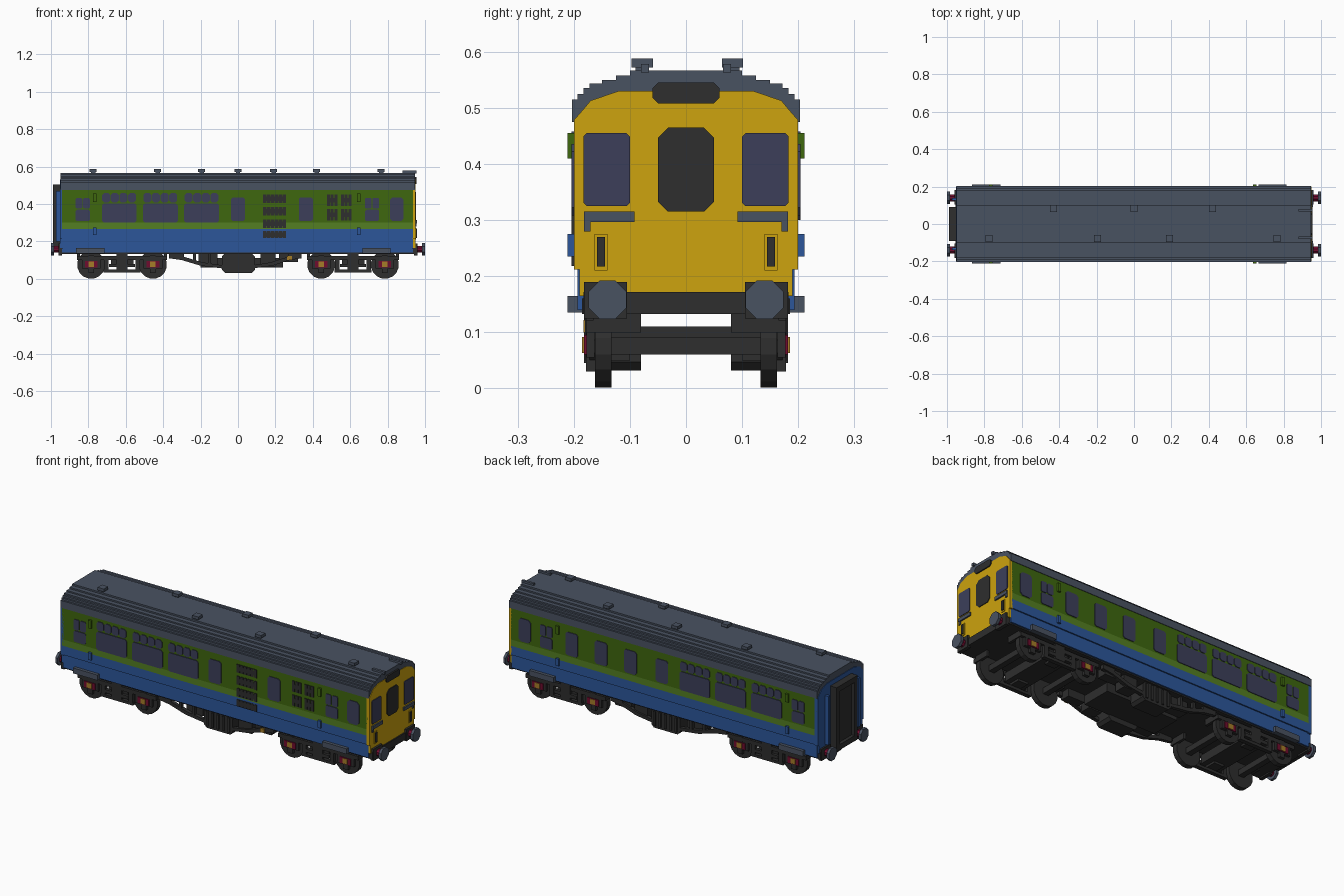
import bpy, bmesh, math

cube = bpy.data.objects.get("Cube")
if cube:
    bpy.data.objects.remove(cube, do_unlink=True)


def material(name, r, g, b):
    lin = [(c / 255 / 12.92 if c < 11 else ((c / 255 + 0.055) / 1.055) ** 2.4) for c in (r, g, b)]
    m = bpy.data.materials.new(name)
    m.use_nodes = True
    m.diffuse_color = (*lin, 1)
    m.node_tree.nodes["Principled BSDF"].inputs["Base Color"].default_value = (*lin, 1)
    return m


BLUE = material("blue", 44, 86, 154)
GREEN = material("green", 62, 103, 14)
LIGHT = material("light green", 84, 126, 34)
GREY = material("slate grey", 73, 82, 97)
YELLOW = material("yellow", 205, 163, 14)
GLASS = material("dark glass", 60, 63, 90)
BLACK = material("black", 46, 46, 46)
RED = material("dark red", 112, 12, 46)
GOLD = material("gold", 165, 125, 40)


# A shape is an outline pushed along one axis: (axis, points, start, end)
def box(x0, x1, y0, y1, z0, z1):
    return ("x", [(y0, z0), (y1, z0), (y1, z1), (y0, z1)], x0, x1)


def cut_rect(axis, a0, a1, z0, z1, d0, d1, c=0.01):
    pts = [(a0 + c, z0), (a1 - c, z0), (a1, z0 + c), (a1, z1 - c),
           (a1 - c, z1), (a0 + c, z1), (a0, z1 - c), (a0, z0 + c)]
    return (axis, pts, d0, d1)


def disc(axis, a, z, r, d0, d1, n=16):
    turn = [math.tau * (i + 0.5) / n for i in range(n)]
    return (axis, [(a + r * math.cos(t), z + r * math.sin(t)) for t in turn], d0, d1)


def build(name, mat, shapes, mirror=False):
    bm = bmesh.new()
    for sign in ((1, -1) if mirror else (1,)):
        for axis, pts, d0, d1 in shapes:
            rings = []
            for d in (d0, d1):
                if axis == "x":
                    ring = [(d, a * sign, b) for a, b in pts]
                else:
                    ring = [(a, d * sign, b) for a, b in pts]
                rings.append([bm.verts.new(v) for v in ring])
            bm.faces.new(rings[0])
            bm.faces.new(rings[1][::-1])
            n = len(pts)
            for i in range(n):
                j = (i + 1) % n
                bm.faces.new((rings[0][i], rings[1][i], rings[1][j], rings[0][j]))
    bmesh.ops.recalc_face_normals(bm, faces=bm.faces)
    me = bpy.data.meshes.new(name)
    bm.to_mesh(me)
    bm.free()
    me.materials.append(mat)
    ob = bpy.data.objects.new(name, me)
    bpy.context.collection.objects.link(ob)
    return ob


def symmetric(half):
    return half + [(-y, z) for y, z in reversed(half)]


# Body bands
build("lower_body", BLUE, [box(-.94, .935, -.193, .193, .14, .215), box(-.94, .935, -.2, .2, .215, .265)])
build("waist_band", LIGHT, [box(-.94, .935, -.2, .2, .265, .3)])
build("upper_body", GREEN, [box(-.94, .935, -.2, .2, .3, .48)])

# Stepped roof
steps = [(.203, .515), (.193, .525), (.183, .535), (.172, .543), (.15, .55), (.125, .558), (.1, .567)]
half, low = [], .475
for y, z in steps:
    half += [(y, low), (y, z)]
    low = z
build("roof", GREY, [("x", symmetric(half), -.948, .945)])

# End walls
arch = [(.19, .165), (.19, .212), (.2, .212), (.2, .478), (.185, .495), (.17, .513), (.12, .53)]
build("cab_front", YELLOW, [("x", symmetric(arch), .93, .948)])
build("rear_wall", BLUE, [("x", symmetric(arch), -.951, -.93)])

# Gangway on the rear end
build("gangway_frame", BLACK, [box(-.99, -.95, .065, .092, .15, .505)], True)
build("gangway_bridge", BLACK, [box(-.99, -.95, -.092, .092, .475, .505),
                                box(-.99, -.95, -.092, .092, .15, .18)])
build("gangway_door", BLACK, [box(-.972, -.945, -.07, .07, .17, .48)])
build("rear_grab_panel", BLUE, [box(-.972, -.945, .125, .14, .2, .47)], True)

# Cab details
build("cab_windows", GLASS, [cut_rect("x", .1, .183, .325, .455, .945, .952, .006)], True)
build("cab_door", BLACK, [cut_rect("x", -.05, .05, .315, .465, .945, .952, .018)])
build("headcode_box", BLACK, [cut_rect("x", -.06, .06, .508, .545, .94, .954)])
build("cab_brackets", GREY, [box(.945, .956, .092, .182, .297, .315),
                             box(.945, .954, .17, .182, .28, .297)], True)
build("lamp_surrounds", YELLOW, [box(.945, .952, .14, .163, .21, .275)], True)
build("lamps", BLACK, [box(.945, .957, .144, .159, .217, .27)], True)
build("horns", GREY, [box(.88, .955, .066, .08, .563, .578)], True)

# Passenger windows; the two sides differ beyond the saloon
OUT0, OUT1 = .195, .204


def pane(x0, x1, z0, z1, c=.01):
    return cut_rect("y", x0, x1, z0, z1, OUT0, OUT1, c)


saloon = []
for cx in (-.635, -.415, -.195):
    saloon.append(pane(cx - .093, cx + .093, .3, .403))
    for i in range(4):
        x = cx - .091 + i * .046
        saloon.append(pane(x, x + .043, .409, .458))
for cx in (-.83, .717):
    for x in (cx - .038, cx + .002):
        saloon += [pane(x, x + .036, .375, .433, .006)]
    saloon += [pane(cx - .038, cx + .038, .308, .37, .008)]
saloon.append(pane(.812, .886, .308, .436, .014))
build("saloon_windows", GLASS, saloon, True)


def single_windows(name, centres, side):
    shapes = []
    for cx in centres:
        a, pts, d0, d1 = pane(cx - .038, cx + .038, .308, .436)
        shapes.append((a, pts, d0 * side, d1 * side))
    build(name, GLASS, shapes)


single_windows("front_single_windows", (0, .363), -1)
single_windows("back_single_windows", (.007, .2, .38, .56), 1)

# Louvred grilles on the front side
bars = []


def grille(x0, x1, z0, z1, count):
    pitch = (x1 - x0) / count
    for i in range(count):
        x = x0 + i * pitch
        bars.append(box(x, x + pitch * .8, -OUT1, -OUT0, z0, z1))
    mid = (z0 + z1) / 2
    bars.append(box(x0, x1 - pitch * .2, -OUT1, -OUT0, mid - .012, mid + .012))


for z0, z1 in ((.405, .45), (.338, .385), (.272, .318), (.218, .255)):
    grille(.135, .262, z0, z1, 6)
for x in (.475, .55):
    for z in (.312, .39):
        grille(x, x + .06, z, z + .06, 3)
build("engine_grilles", BLACK, bars)

# Door handles and steps
for name, mat, z0, z1 in (("upper_grab_handles", GREEN, .41, .455), ("lower_grab_handles", BLUE, .235, .275)):
    build(name, mat, [box(x - .009, x + .009, .195, .211, z0, z1) for x in (-.765, .645)], True)
build("door_steps", GREY, [box(x - .075, x + .075, .18, .211, .135, .165) for x in (-.79, .74)], True)

# Roof vents
vents = []
for y, xs in ((.083, (-.43, 0, .42)), (-.078, (-.775, -.195, .19, .765))):
    for x in xs:
        vents += [box(x - .012, x + .012, y - .012, y + .012, .55, .575),
                  box(x - .019, x + .019, y - .019, y + .019, .572, .588)]
build("roof_vents", GREY, vents)

# Underframe and buffers
build("underframe", BLACK, [box(-.945, .945, -.185, .185, .133, .16),
                            box(.93, .955, -.183, .183, .133, .172), box(-.955, -.93, -.183, .183, .133, .172)])
for name, s in (("cab", 1), ("rear", -1)):
    build(name + "_buffer_mounts", BLACK, [box(s * .94, s * .96, .105, .182, .125, .19)], True)
    build(name + "_buffer_shanks", RED, [disc("x", .14, .158, .02, s * .955, s * .987, 8)], True)
    build(name + "_buffer_heads", GREY, [disc("x", .14, .158, .037, s * .985, s, 8)], True)

# Bogies
frames, wheels, boxes, caps = [], [], [], []
for a, b in ((-.785, -.455), (.445, .785)):
    m = (a + b) / 2
    frames += [box(a - .075, b + .075, .163, .178, .1, .122),
               box(m - .1, m + .1, .155, .178, .035, .05),
               box(m - .03, m + .03, .1, .18, .05, .133),
               box(m - .07, m + .07, .16, .18, .062, .08)]
    for x in (m - .085, m + .085):
        frames.append(box(x - .012, x + .012, .155, .178, .035, .11))
    for x in (a, b):
        wheels += [disc("y", x, .075, .075, .133, .162), disc("y", x, .075, .03, .16, .172, 8)]
        frames += [box(x - .05, x + .05, .163, .177, .055, .11),
                   box(x - .015, x + .015, .16, .178, .03, .125),
                   box(x - .016, x + .016, 0, .14, .06, .092)]
        boxes.append(box(x - .034, x + .034, .165, .182, .06, .095))
        caps.append(box(x - .015, x + .015, .17, .185, .063, .092))
    frames += [box(m - .06, m + .06, 0, .165, .062, .11),
               box(a - .075, a - .06, .08, .165, .1, .133), box(b + .06, b + .075, .08, .165, .1, .133)]
build("bogie_frames", BLACK, frames, True)
build("wheels", BLACK, wheels, True)
build("axle_boxes", RED, boxes, True)
build("axle_caps", GOLD, caps, True)

# Equipment under the floor
truss = [(-.37, .133), (-.37, .11), (-.3, .1), (-.2, .07), (-.08, .055), (-.08, .072), (-.19, .088), (-.29, .118), (-.29, .133)]
gear = [("y", truss, .155, .175),
        ("y", [(-x * .92, z) for x, z in truss], .155, .175),
        cut_rect("y", -.085, .09, .032, .135, .08, .175, .015),
        box(-.24, -.225, .155, .175, .085, .135), box(-.16, -.145, .155, .175, .075, .135),
        box(.12, .2, .1, .165, .065, .135), box(-.21, -.11, .09, .15, .075, .135),
        box(.22, .32, .11, .165, .09, .135)]
for i in range(5):
    x = -.07 + i * .033
    gear.append(box(x, x + .012, .17, .182, .045, .125))
build("underfloor_equipment", BLACK, gear, True)
build("engine_block", BLACK, [box(-.2, .24, -.085, .085, .06, .11)])
build("filler_cap", GOLD, [box(.263, .288, -.183, -.16, .1, .122)])
